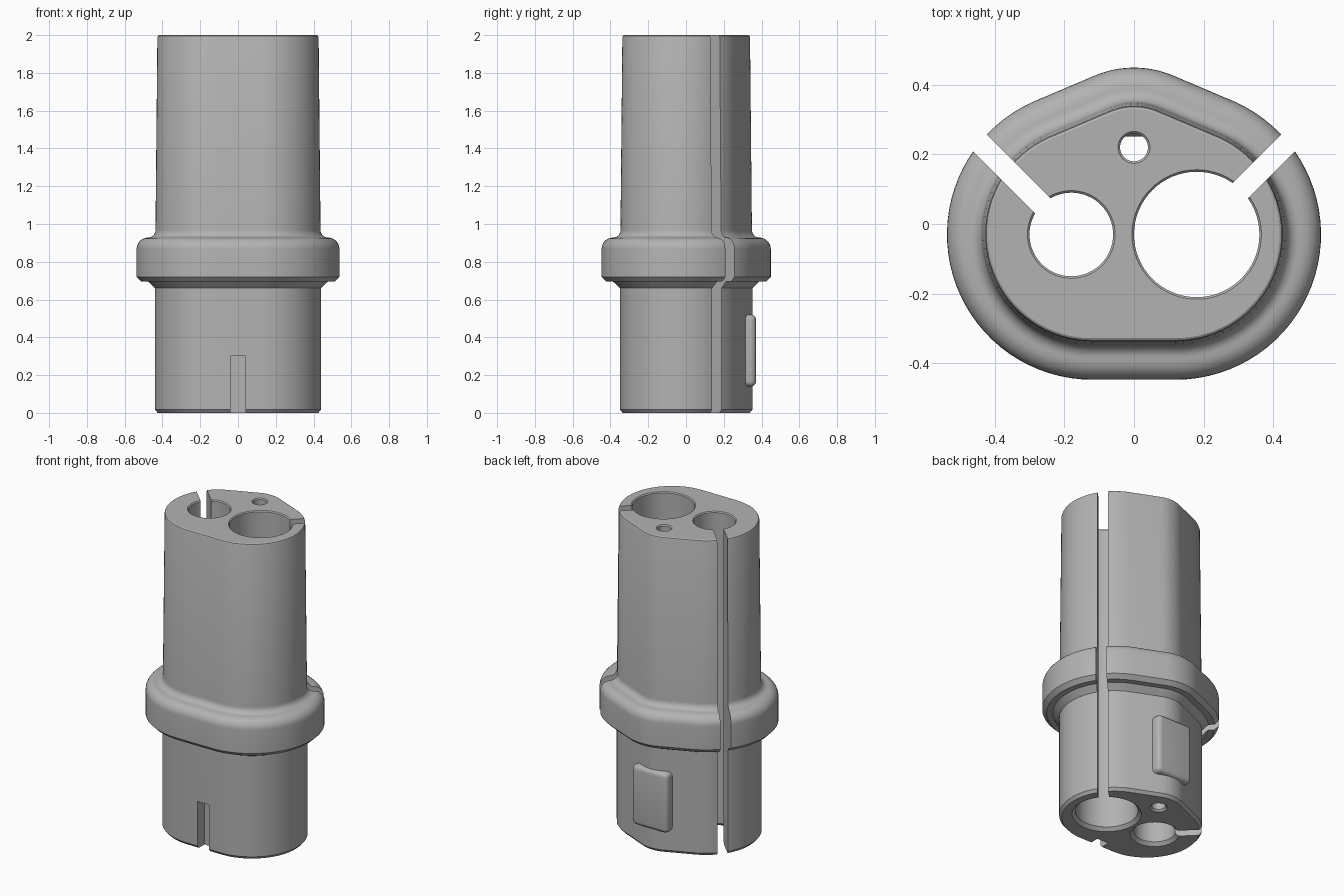
import bpy
import bmesh
from math import sin, cos, radians, pi
from mathutils import Matrix

if "Cube" in bpy.data.objects:
    bpy.data.objects.remove(bpy.data.objects["Cube"], do_unlink=True)

grey = bpy.data.materials.new("mid grey")
grey.use_nodes = True
grey.diffuse_color = (0.45, 0.45, 0.45, 1)
grey.node_tree.nodes["Principled BSDF"].inputs["Base Color"].default_value = grey.diffuse_color


def make_object(name, bm):
    bmesh.ops.recalc_face_normals(bm, faces=bm.faces)
    mesh = bpy.data.meshes.new(name)
    bm.to_mesh(mesh)
    bm.free()
    mesh.materials.append(grey)
    obj = bpy.data.objects.new(name, mesh)
    bpy.context.collection.objects.link(obj)
    return obj


def loft(name, rings):
    """Skin a stack of equal-length rings and cap both ends."""
    bm = bmesh.new()
    loops = [[bm.verts.new(p) for p in ring] for ring in rings]
    n = len(loops[0])
    for low, high in zip(loops, loops[1:]):
        for i in range(n):
            j = (i + 1) % n
            bm.faces.new((low[i], low[j], high[j], high[i]))
    bm.faces.new(loops[0][::-1])
    bm.faces.new(loops[-1])
    return make_object(name, bm)


def box(name, size, centre, angle=0):
    bm = bmesh.new()
    matrix = Matrix.Translation(centre) @ Matrix.Rotation(angle, 4, "Z") @ Matrix.Diagonal((*size, 1))
    bmesh.ops.create_cube(bm, size=1, matrix=matrix)
    return make_object(name, bm)


def outline(offset, z):
    """Rounded three-cornered outline, grown outward by offset."""
    points = []
    for cx, cy, r, start, end, steps in (
        (0.12, -0.03, 0.32, -90, 66, 36),
        (0, 0.16, 0.192, 66, 114, 14),
        (-0.12, -0.03, 0.32, 114, 270, 36),
    ):
        for i in range(steps + 1):
            a = radians(start + (end - start) * i / steps)
            points.append((cx + (r + offset) * cos(a), cy + (r + offset) * sin(a), z))
    return points


def arc(cx, cz, r, start, end, steps=7):
    angles = [radians(start + (end - start) * i / steps) for i in range(steps + 1)]
    return [(cx + r * cos(a), cz + r * sin(a)) for a in angles]


# Body wall profile as (offset, height): chamfered foot, collar, tapered sleeve
profile = [(-0.015, 0), (0, 0.018), (0, 0.66), (0.036, 0.695), (0.072, 0.695), (0.097, 0.72)]
profile += arc(0.037, 0.868, 0.06, 0, 90)
profile += arc(0.037, 0.968, 0.04, 270, 180)
profile += [(-0.013, 1.988), (-0.016, 1.996), (-0.022, 2)]
body = loft("body", [outline(d, z) for d, z in profile])


def bore(x, y, r, flare):
    """Round cutter with flared mouths."""
    heights = [(r + flare, -0.1), (r + flare, 0), (r, flare),
               (r, 1.994), (r + 0.006, 2), (r + 0.006, 2.1)]
    ring = [2 * pi * i / 64 for i in range(64)]
    return loft("bore_cutter", [[(x + q * cos(a), y + q * sin(a), z) for a in ring] for q, z in heights])


cutters = [bore(0.18, -0.03, 0.18, 0.02), bore(-0.18, -0.03, 0.12, 0.02), bore(0, 0.22, 0.04, 0.012)]

# Diagonal full-height slots running outward from each large bore
for side in (1, -1):
    reach = 0.3 * cos(pi / 4)
    cutters.append(box("slot_cutter", (0.6, 0.062, 2.4),
                       (side * (0.18 + reach), -0.03 + reach, 1), side * pi / 4))

# Key notch at the front of the foot
cutters.append(box("notch_cutter", (0.08, 0.2, 0.4), (0, -0.38, 0.1)))

bpy.context.view_layer.objects.active = body
for cutter in cutters:
    cutter.hide_render = True
    mod = body.modifiers.new("cut", "BOOLEAN")
    mod.operation = "DIFFERENCE"
    mod.solver = "EXACT"
    mod.object = cutter
    bpy.ops.object.modifier_apply(modifier=mod.name)
    bpy.data.objects.remove(cutter, do_unlink=True)

# Rounded latch pad on the back
pad = box("latch_pad", (0.25, 0.12, 0.38), (0, 0.311, 0.33))
bpy.context.view_layer.objects.active = pad
bevel = pad.modifiers.new("round", "BEVEL")
bevel.width = 0.028
bevel.segments = 5
bpy.ops.object.modifier_apply(modifier=bevel.name)

for obj in (body, pad):
    bpy.ops.object.select_all(action="DESELECT")
    obj.select_set(True)
    bpy.context.view_layer.objects.active = obj
    bpy.ops.object.shade_smooth_by_angle(angle=radians(30))
